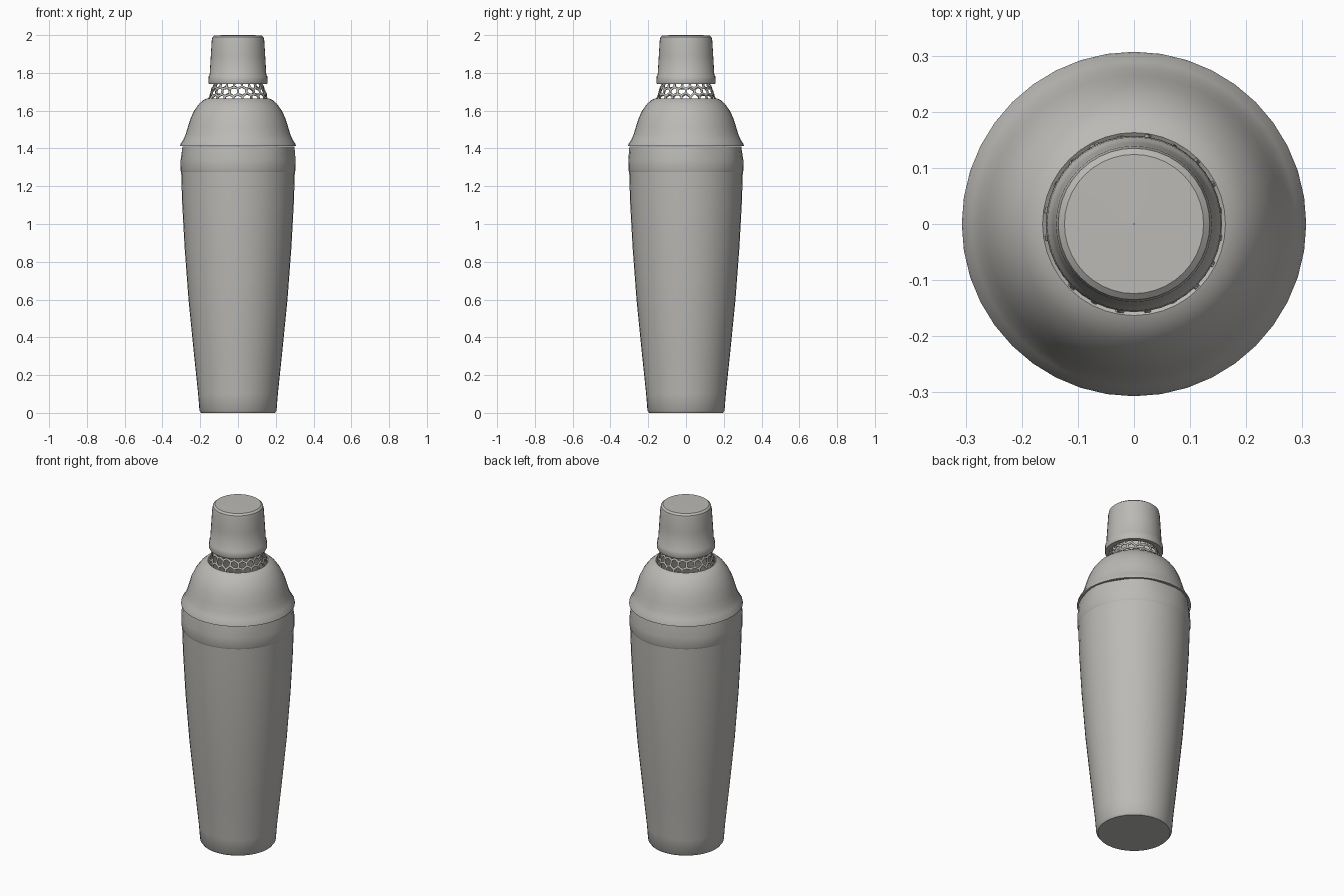
import bpy, bmesh, math, random

if "Cube" in bpy.data.objects:
    bpy.data.objects.remove(bpy.data.objects["Cube"])

random.seed(4)
SIDES = 40

steel = bpy.data.materials.new("brushed_steel")
steel.diffuse_color = (0.50, 0.49, 0.465, 1)
steel.use_nodes = True
steel.node_tree.nodes["Principled BSDF"].inputs["Base Color"].default_value = steel.diffuse_color


def finish(name, bm, angle=35):
    bmesh.ops.remove_doubles(bm, verts=bm.verts, dist=0.0005)
    bmesh.ops.recalc_face_normals(bm, faces=bm.faces)
    mesh = bpy.data.meshes.new(name)
    bm.to_mesh(mesh)
    bm.free()
    mesh.materials.append(steel)
    ob = bpy.data.objects.new(name, mesh)
    bpy.context.collection.objects.link(ob)
    bpy.ops.object.select_all(action='DESELECT')
    ob.select_set(True)
    bpy.context.view_layer.objects.active = ob
    bpy.ops.object.shade_smooth_by_angle(angle=math.radians(angle))
    return ob


def lathe(name, profile, ripple=None):
    """Spin (radius, z) points around z; ripple(row, angle) offsets the radius."""
    bm = bmesh.new()
    rings = []
    for row, (r, z) in enumerate(profile):
        ring = []
        for i in range(SIDES):
            a = math.tau * i / SIDES
            rr = r + (ripple(row, a) if ripple else 0)
            ring.append(bm.verts.new((rr * math.cos(a), rr * math.sin(a), z)))
        rings.append(ring)
    for lo, hi in zip(rings, rings[1:]):
        for i in range(SIDES):
            j = (i + 1) % SIDES
            bm.faces.new((lo[i], lo[j], hi[j], hi[i]))
    return finish(name, bm)


# Tapered cup with a rounded foot and closed base
lathe("body", [(0.001, 0.0), (0.195, 0.0), (0.204, 0.012), (0.211, 0.1),
               (0.232, 0.3), (0.262, 0.6), (0.283, 0.88), (0.296, 1.12),
               (0.301, 1.28)])

# Slightly dented collar joining cup and shoulder
lathe("collar", [(0.301, 1.275), (0.305, 1.285), (0.304, 1.34),
                 (0.298, 1.395), (0.296, 1.41)],
      lambda row, a: (0, 0, 0.001, 0.004, 0.004)[row] * math.sin(7 * a + 0.6))

# Domed shoulder with an overhanging lip
lathe("shoulder", [(0.292, 1.412), (0.307, 1.412), (0.305, 1.422), (0.290, 1.445),
                   (0.277, 1.475), (0.265, 1.515), (0.251, 1.56), (0.232, 1.60),
                   (0.207, 1.635), (0.182, 1.657), (0.163, 1.665), (0.156, 1.66)])

# Perforated strainer neck: a honeycomb wrapped around a cone
bm = bmesh.new()
COLS = 20
cell = [(0, -2/3), (0.5, -1/3), (0.5, 1/3), (0, 2/3), (-0.5, 1/3), (-0.5, -1/3)]
for row in range(3):
    for col in range(COLS):
        vs = []
        for du, dv in cell:
            a = math.tau * (col + 0.5 * (row % 2) + du) / COLS
            t = (row + dv + 2/3) / (10/3)
            r = 0.166 - 0.042 * t
            vs.append(bm.verts.new((r * math.cos(a), r * math.sin(a), 1.645 + 0.115 * t)))
        bm.faces.new(vs)
bmesh.ops.remove_doubles(bm, verts=bm.verts, dist=0.0005)
for v in bm.verts:
    v.co.z += random.uniform(-0.005, 0.005)
    s = 1 + random.uniform(-0.015, 0.015)
    v.co.x *= s
    v.co.y *= s
cells = list(bm.faces)
bmesh.ops.inset_individual(bm, faces=cells, thickness=0.0065)
bmesh.ops.delete(bm, geom=cells, context='FACES')
neck = finish("strainer_neck", bm)
mod = neck.modifiers.new("thickness", 'SOLIDIFY')
mod.thickness = 0.006

# Cap with a lower rim, gentle taper and rounded top
lathe("cap", [(0.122, 1.745), (0.154, 1.742), (0.157, 1.748), (0.155, 1.782),
              (0.150, 1.79), (0.144, 1.89), (0.139, 1.97), (0.135, 1.99),
              (0.124, 1.999), (0.001, 2.0)])
